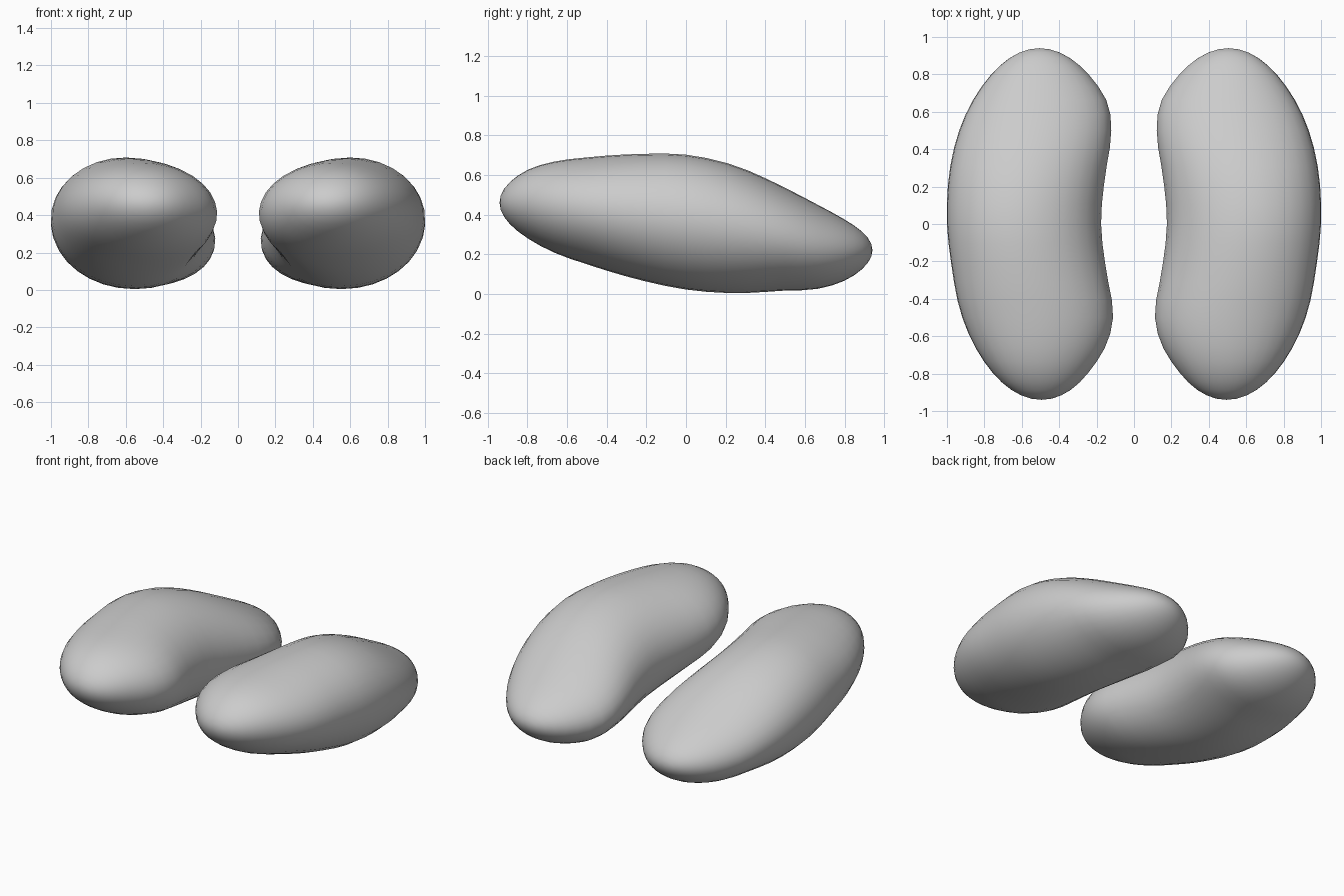
import bpy, bmesh, math

cube = bpy.data.objects.get("Cube")
if cube:
    bpy.data.objects.remove(cube, do_unlink=True)

mat = bpy.data.materials.new("plain_grey")
mat.use_nodes = True
grey = (0.6, 0.6, 0.6, 1)
mat.diffuse_color = grey
mat.node_tree.nodes["Principled BSDF"].inputs["Base Color"].default_value = grey

HALF_LENGTH = 0.94
RINGS, SEGMENTS = 28, 32

# Stations front to back: y, centre x, centre z, width factor, height factor
STATIONS = [
    (-0.94, 0.495, 0.46, 0.48, 0.32),
    (-0.80, 0.50, 0.453, 0.48, 0.327),
    (-0.65, 0.502, 0.436, 0.487, 0.324),
    (-0.50, 0.515, 0.419, 0.476, 0.318),
    (-0.25, 0.56, 0.39, 0.427, 0.327),
    (0.00, 0.588, 0.362, 0.412, 0.34),
    (0.25, 0.573, 0.325, 0.433, 0.333),
    (0.50, 0.528, 0.276, 0.48, 0.306),
    (0.65, 0.505, 0.24, 0.502, 0.3),
    (0.80, 0.503, 0.221, 0.495, 0.293),
    (0.94, 0.505, 0.22, 0.485, 0.285),
]


def slope(i, k):
    a, b = STATIONS[max(i - 1, 0)], STATIONS[min(i + 1, len(STATIONS) - 1)]
    return (b[k] - a[k]) / (b[0] - a[0])


def section(y):
    """Smoothly interpolated centre and size factors at y."""
    i = 0
    while i < len(STATIONS) - 2 and y > STATIONS[i + 1][0]:
        i += 1
    a, b = STATIONS[i], STATIONS[i + 1]
    h = b[0] - a[0]
    t = (y - a[0]) / h
    blend = t * t * (3 - 2 * t)
    return [a[k] + (b[k] - a[k]) * blend
            + h * t * (1 - t) * ((1 - t) * slope(i, k) - t * slope(i + 1, k))
            for k in range(1, 5)]


def make_bean(name, side):
    bm = bmesh.new()
    rings = []
    # Elliptical rings along the length, leaning slightly outward at the top
    for r in range(1, RINGS):
        angle = math.pi * r / RINGS
        y = -HALF_LENGTH * math.cos(angle)
        cx, cz, w, h = section(y)
        ring = []
        for s in range(SEGMENTS):
            p = math.tau * s / SEGMENTS
            x = cx + math.sin(angle) * (w * math.cos(p) + 0.02 * math.sin(p))
            z = cz + math.sin(angle) * h * math.sin(p)
            ring.append(bm.verts.new((side * x, y, z)))
        rings.append(ring)
    # Skin between rings, then close both rounded ends
    for a, b in zip(rings, rings[1:]):
        for s in range(SEGMENTS):
            n = (s + 1) % SEGMENTS
            bm.faces.new((a[s], a[n], b[n], b[s]))
    for ring, y in ((rings[0], -HALF_LENGTH), (rings[-1], HALF_LENGTH)):
        cx, cz, _, _ = section(y)
        tip = bm.verts.new((side * cx, y, cz))
        for s in range(SEGMENTS):
            bm.faces.new((tip, ring[s], ring[(s + 1) % SEGMENTS]))
    bmesh.ops.recalc_face_normals(bm, faces=bm.faces)
    for f in bm.faces:
        f.smooth = True
    mesh = bpy.data.meshes.new(name)
    bm.to_mesh(mesh)
    bm.free()
    mesh.materials.append(mat)
    bpy.context.collection.objects.link(bpy.data.objects.new(name, mesh))


make_bean("left_bean", 1)
make_bean("right_bean", -1)
